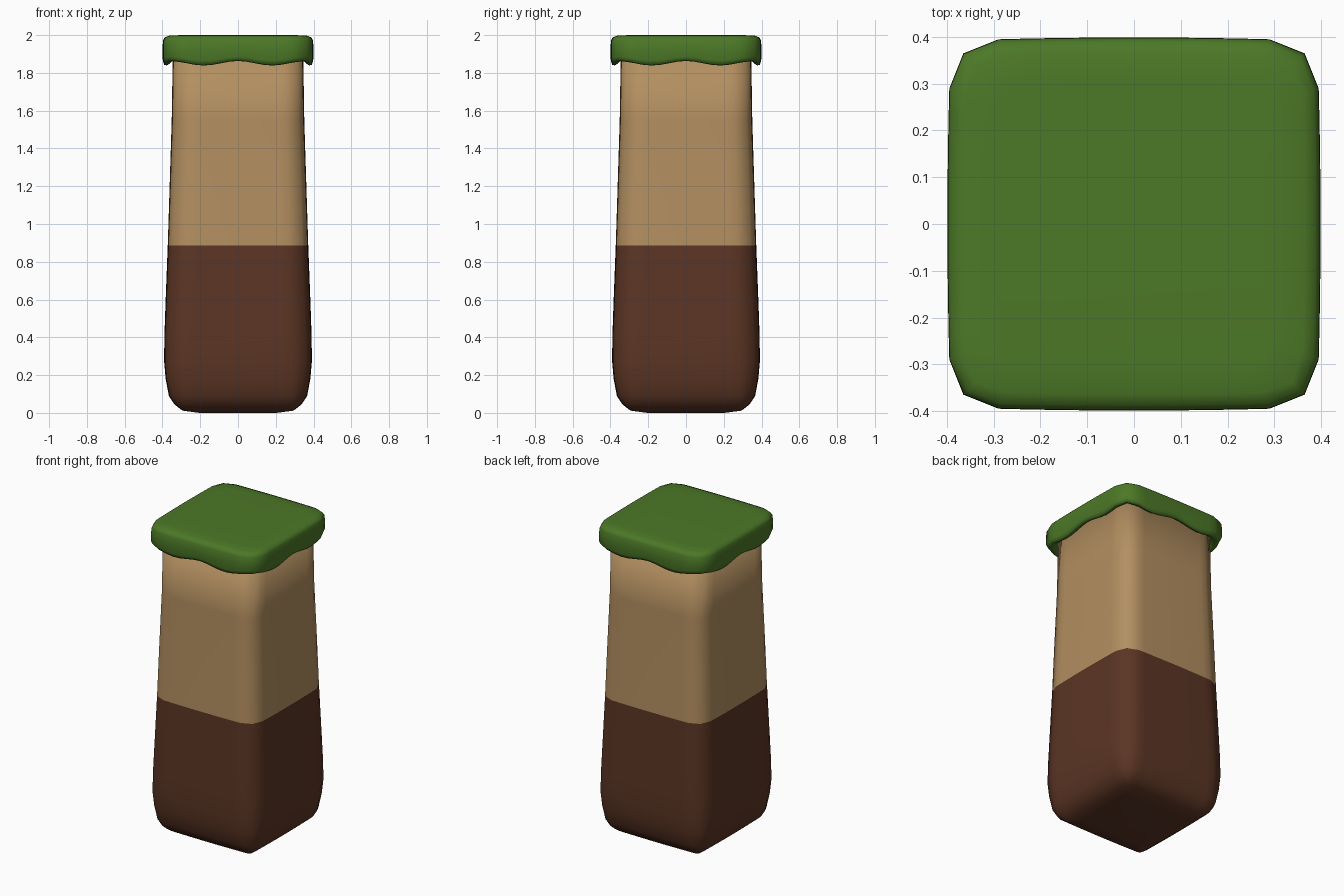
import bpy, bmesh, math

if "Cube" in bpy.data.objects:
    bpy.data.objects.remove(bpy.data.objects["Cube"])


def material(name, rgb):
    m = bpy.data.materials.new(name)
    m.diffuse_color = (*rgb, 1)
    m.use_nodes = True
    m.node_tree.nodes["Principled BSDF"].inputs["Base Color"].default_value = m.diffuse_color
    return m


def ring(h, c, d, n=13, bulge=0.004):
    """Softened square: half width h, straight part to c, corner point (d, d)."""
    pts = []
    for k in range(4):
        ca, sa = round(math.cos(k * math.pi / 2)), round(math.sin(k * math.pi / 2))
        side = []
        for i in range(n):
            u = -c + 2 * c * i / (n - 1)
            side.append((u, -(h + bulge * (1 - (u / c) ** 2))))
        side.append((d, -d))
        pts += [(x * ca - y * sa, x * sa + y * ca) for x, y in side]
    return pts


def loft(name, rings, mats, rule):
    """Skin rings of (x, y, z) points from bottom to top and close the ends."""
    bm = bmesh.new()
    loops = [[bm.verts.new(p) for p in r] for r in rings]
    for a, b in zip(loops, loops[1:]):
        for i in range(len(a)):
            j = (i + 1) % len(a)
            bm.faces.new((a[i], a[j], b[j], b[i]))
    bm.faces.new(loops[0][::-1])
    bm.faces.new(loops[-1])
    bmesh.ops.recalc_face_normals(bm, faces=bm.faces[:])
    for f in bm.faces:
        f.smooth = True
        f.material_index = rule(f.calc_center_median().z)
    me = bpy.data.meshes.new(name)
    bm.to_mesh(me)
    bm.free()
    for m in mats:
        me.materials.append(m)
    ob = bpy.data.objects.new(name, me)
    bpy.context.collection.objects.link(ob)
    return ob


grass = material("grass green", (0.072, 0.188, 0.02))
sand = material("light soil", (0.45, 0.275, 0.118))
soil = material("dark soil", (0.105, 0.036, 0.018))

# Soil column: height, half width, straight part, corner point
body = [(0.0, 0.20, 0.19, 0.20), (0.012, 0.29, 0.27, 0.285),
        (0.045, 0.333, 0.285, 0.318), (0.09, 0.362, 0.288, 0.338),
        (0.18, 0.379, 0.288, 0.352), (0.27, 0.387, 0.288, 0.359),
        (0.40, 0.386, 0.286, 0.357), (0.60, 0.379, 0.281, 0.350),
        (0.885, 0.368, 0.272, 0.340), (1.2, 0.358, 0.264, 0.331),
        (1.55, 0.347, 0.255, 0.320), (1.92, 0.341, 0.250, 0.315)]
loft("soil_column",
     [[(x, y, z) for x, y in ring(h, c, d)] for z, h, c, d in body],
     [soil, sand], lambda z: 0 if z < 0.885 else 1)


# Grass cap: the lower rings follow a wavy hem
def hem(x, y):
    u = min(abs(x), abs(y))
    return 0.012 * math.cos(2 * math.pi * u / 0.36)


# height, half width, straight part, corner point, share of wave
cap = [(1.885, 0.335, 0.245, 0.308, 1), (1.862, 0.358, 0.265, 0.33, 1),
       (1.851, 0.375, 0.278, 0.345, 1), (1.855, 0.389, 0.287, 0.359, 1),
       (1.875, 0.395, 0.29, 0.365, 0.8), (1.92, 0.395, 0.29, 0.365, 0.2),
       (1.97, 0.394, 0.29, 0.364, 0), (1.988, 0.384, 0.285, 0.356, 0),
       (1.997, 0.36, 0.275, 0.338, 0), (2.0, 0.30, 0.25, 0.285, 0)]
loft("grass_cap",
     [[(x, y, z + w * hem(x, y)) for x, y in ring(h, c, d)]
      for z, h, c, d, w in cap],
     [grass], lambda z: 0)
